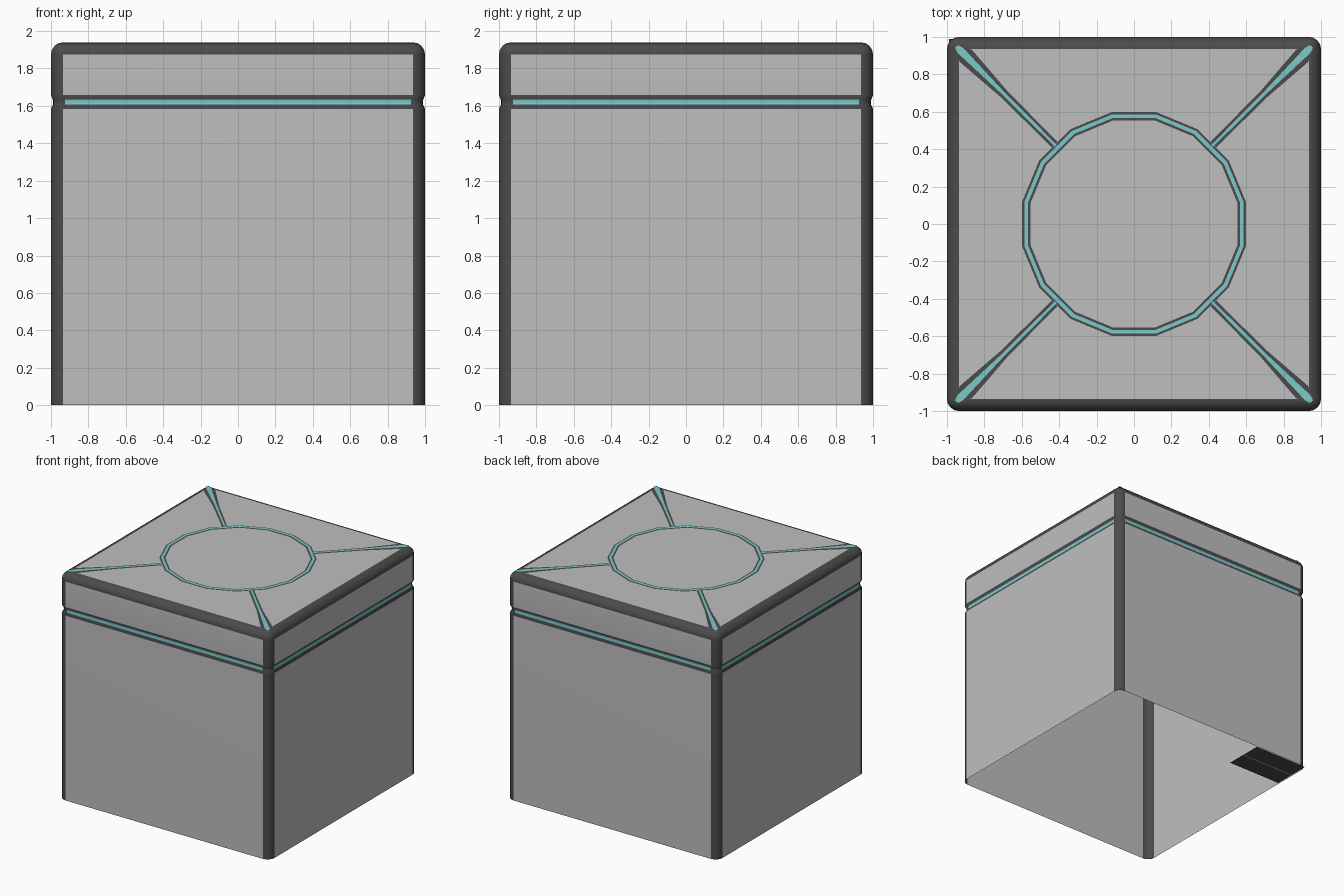
import bpy, bmesh, math
from mathutils import Vector, Matrix

old = bpy.data.objects.get("Cube")
if old:
    bpy.data.objects.remove(old, do_unlink=True)

HEIGHT, RIM = 1.94, 0.065
SEAM = 1.62


def material(name, rgb):
    m = bpy.data.materials.new(name)
    m.use_nodes = True
    m.diffuse_color = (*rgb, 1)
    m.node_tree.nodes["Principled BSDF"].inputs["Base Color"].default_value = (*rgb, 1)
    return m


GREY = material("light grey panel", (0.52, 0.52, 0.52))
DARK = material("dark grey trim", (0.07, 0.07, 0.07))
TEAL = material("teal glow", (0.2, 0.58, 0.6))


def make_object(name, bm, mats):
    mesh = bpy.data.meshes.new(name)
    bm.to_mesh(mesh)
    bm.free()
    obj = bpy.data.objects.new(name, mesh)
    bpy.context.collection.objects.link(obj)
    for m in mats:
        mesh.materials.append(m)
    return obj


# Open-bottomed box with rounded upright and top edges
bm = bmesh.new()
bmesh.ops.create_cube(bm, size=1, matrix=Matrix.Translation((0, 0, HEIGHT / 2))
                      @ Matrix.Diagonal((2, 2, HEIGHT, 1)))
bottom = [f for f in bm.faces if f.normal.z < -0.9]
bmesh.ops.delete(bm, geom=bottom, context='FACES_ONLY')
edges = [e for e in bm.edges if not e.is_boundary]
bmesh.ops.bevel(bm, geom=edges, offset=RIM, segments=4, profile=0.5, affect='EDGES')

# Seam cuts around the walls, with the middle of the seam pushed in
for dz in (-0.037, -0.013, 0.013, 0.037):
    bmesh.ops.bisect_plane(bm, geom=bm.verts[:] + bm.edges[:] + bm.faces[:],
                           plane_co=(0, 0, SEAM + dz), plane_no=(0, 0, 1))
bm.normal_update()
for f in bm.faces:
    f.smooth = True
    n, z = f.normal, f.calc_center_median().z
    flat = max(abs(c) for c in n) > 0.999
    off = abs(z - SEAM)
    if not flat:
        f.material_index = 1
    elif off < 0.013:
        f.material_index = 2 if f.calc_area() > 0.03 else 1
    else:
        f.material_index = 1 if off < 0.037 else 0
for v in bm.verts:
    if abs(v.co.z - SEAM) < 0.02:
        v.co.x *= 0.99
        v.co.y *= 0.99
box = make_object("box_shell", bm, [GREY, DARK, TEAL])
box.modifiers.new("flat panels", 'WEIGHTED_NORMAL').keep_sharp = True


# Sixteen-sided ring inlaid in the top
def ring(name, inner, outer, z, mat):
    bm = bmesh.new()
    loops = []
    for r in (inner, outer):
        loops.append([bm.verts.new((r * math.cos(a), r * math.sin(a), z))
                      for a in ((i + 0.5) * math.pi / 8 for i in range(16))])
    a, b = loops
    for i in range(16):
        j = (i + 1) % 16
        bm.faces.new((a[i], b[i], b[j], a[j]))
    return make_object(name, bm, [mat])


# Four diagonal strips that widen towards the corners
def strips(name, outline, z, mat):
    bm = bmesh.new()
    for k in range(4):
        turn = Matrix.Rotation(math.radians(45 + 90 * k), 3, 'Z')
        pts = [(d, -w) for d, w in outline] + [(d, w) for d, w in reversed(outline)]
        bm.faces.new([bm.verts.new(turn @ Vector((x, y, z))) for x, y in pts])
    return make_object(name, bm, [mat])


ring("top_ring_trim", 0.565, 0.61, HEIGHT + 0.001, DARK)
ring("top_ring_light", 0.578, 0.598, HEIGHT + 0.003, TEAL)
strips("diagonal_trim", [(0.6, 0.021), (0.98, 0.024), (1.27, 0.046), (1.33, 0.02)],
       HEIGHT + 0.001, DARK)
strips("diagonal_light", [(0.59, 0.007), (1.0, 0.009), (1.31, 0.02), (1.345, 0.012)],
       HEIGHT + 0.003, TEAL)


# Small striped plate at the back right corner of the open base
def plate(name, y0, y1, z, mat):
    bm = bmesh.new()
    x0, x1 = -0.99, -0.48
    bm.faces.new([bm.verts.new((x, y, z)) for x, y in
                  ((x0, y0), (x0, y1), (x1, y1), (x1, y0))])
    return make_object(name, bm, [mat])


plate("base_plate", 0.65, 0.99, 0.003, DARK)
plate("base_plate_light", 0.815, 0.825, 0.001, TEAL)
